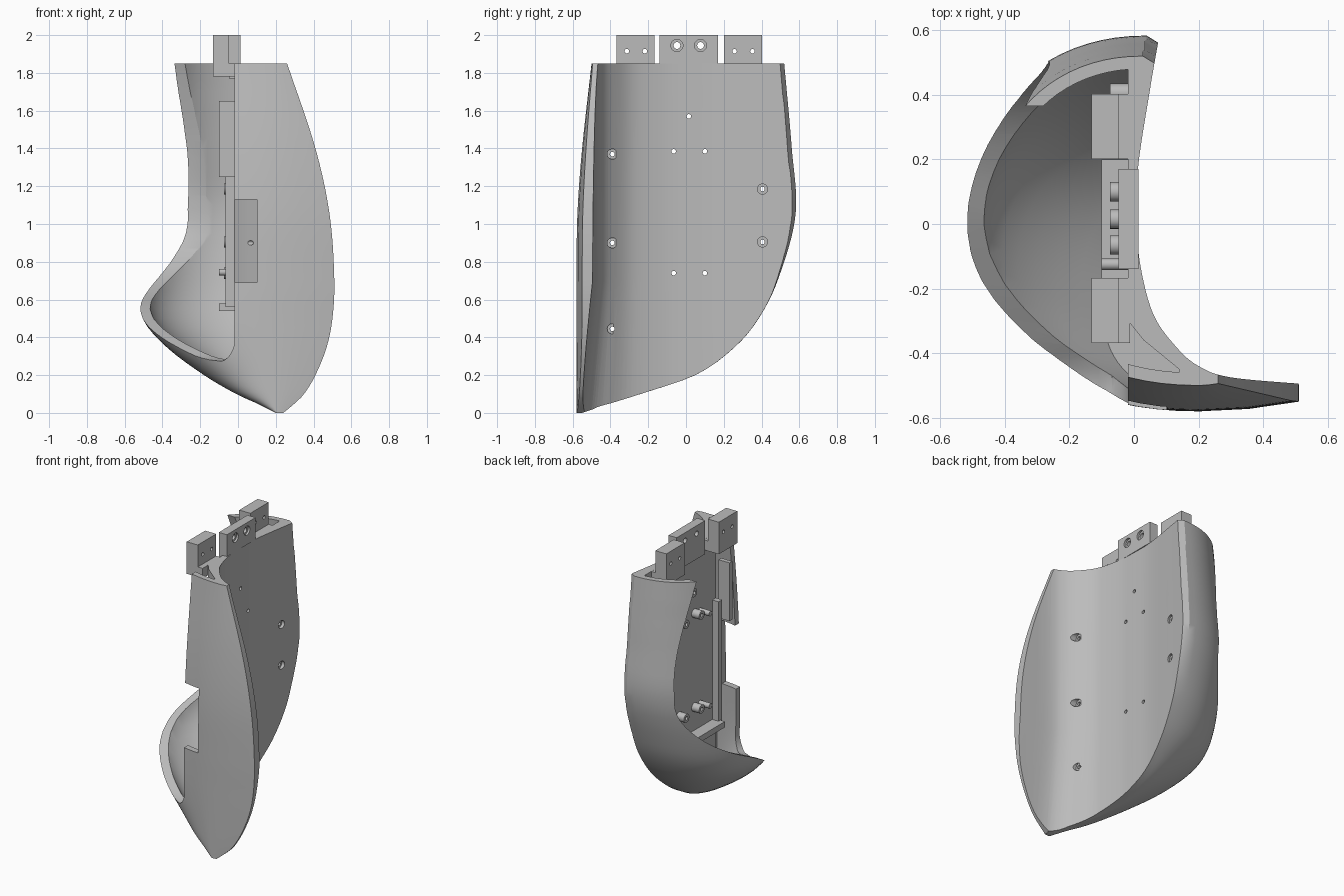
import bpy, bmesh, math

cube = bpy.data.objects.get("Cube")
if cube:
    bpy.data.objects.remove(cube, do_unlink=True)

grey = bpy.data.materials.new("plain grey")
grey.use_nodes = True
tone = (0.5, 0.5, 0.5, 1)
grey.diffuse_color = tone
grey.node_tree.nodes["Principled BSDF"].inputs["Base Color"].default_value = tone


def smooth(keys, t):
    """Cubic interpolation of key rows (t, values...)."""
    t = min(max(t, keys[0][0]), keys[-1][0])
    i = 0
    while i < len(keys) - 2 and t > keys[i + 1][0]:
        i += 1
    a, b = keys[i], keys[i + 1]
    before, after = keys[max(i - 1, 0)], keys[min(i + 2, len(keys) - 1)]
    h = b[0] - a[0]
    s = (t - a[0]) / h
    out = []
    for k in range(1, len(a)):
        ma = (b[k] - before[k]) / (b[0] - before[0]) * h
        mb = (after[k] - a[k]) / (after[0] - a[0]) * h
        out.append(a[k] + s * ma + s * s * (3 * (b[k] - a[k]) - 2 * ma - mb)
                   + s ** 3 * (2 * (a[k] - b[k]) + ma + mb))
    return out


def clamp(v):
    return min(1, max(0, v))


def finish(name, bm):
    bmesh.ops.recalc_face_normals(bm, faces=bm.faces)
    mesh = bpy.data.meshes.new(name)
    bm.to_mesh(mesh)
    bm.free()
    obj = bpy.data.objects.new(name, mesh)
    bpy.context.collection.objects.link(obj)
    mesh.materials.append(grey)
    return obj


def loft(name, rings):
    bm = bmesh.new()
    rows = [[bm.verts.new(p) for p in ring] for ring in rings]
    n = len(rows[0])
    for low, high in zip(rows, rows[1:]):
        for i in range(n):
            j = (i + 1) % n
            bm.faces.new((low[i], low[j], high[j], high[i]))
    bm.faces.new(rows[0][::-1])
    bm.faces.new(rows[-1])
    return finish(name, bm)


def box(name, x, y, z):
    return loft(name, [[(x[0], y[0], h), (x[1], y[0], h), (x[1], y[1], h), (x[0], y[1], h)] for h in z])


def rods(name, specs):
    """Cylinders along x, each given as (x0, x1, y, z, radius)."""
    bm = bmesh.new()
    for x0, x1, y, z, r in specs:
        ends = [[bm.verts.new((x, y + r * math.cos(a), z + r * math.sin(a)))
                 for a in (math.tau * i / 20 for i in range(20))] for x in (x0, x1)]
        for i in range(20):
            j = (i + 1) % 20
            bm.faces.new((ends[0][i], ends[0][j], ends[1][j], ends[1][i]))
        bm.faces.new(ends[0])
        bm.faces.new(ends[1])
    return finish(name, bm)


def cut(obj, cutter, keep=False):
    mod = obj.modifiers.new("cut", 'BOOLEAN')
    mod.operation, mod.solver, mod.object = 'DIFFERENCE', 'EXACT', cutter
    bpy.context.view_layer.update()
    graph = bpy.context.evaluated_depsgraph_get()
    mesh = bpy.data.meshes.new_from_object(obj.evaluated_get(graph))
    obj.modifiers.clear()
    obj.data = mesh
    if not keep:
        bpy.data.objects.remove(cutter, do_unlink=True)


# Plan curve of the concave face, back to front
plan = [(0.085, 0.62), (0.05, 0.42), (0.012, 0.17), (0.01, 0), (0.02, -0.13), (0.06, -0.28),
        (0.13, -0.38), (0.2, -0.44), (0.3, -0.475), (0.54, -0.497)]
plan_keys = [(i, *p) for i, p in enumerate(plan)]
concave = [smooth(plan_keys, i / 6) for i in range(6 * len(plan) - 5)]


def concave_x(y):
    return min(concave, key=lambda p: abs(p[1] - y))[0]


def face_ring(z):
    """Concave face outline, leaning forward near the bottom of the flap."""
    lean = 0.075 * clamp(1 - z / 0.7)
    pts = concave + [(1, -0.5), (1, 0.62)]
    return [(x, y - lean * clamp((-0.25 - y) / 0.2), z) for x, y in pts]


# Hull extents by height: z, outermost x, flap edge x, back y, front y
hull = [(0, 0.2, 0.24, -0.55, -0.58), (0.05, 0.1, 0.3, -0.4, -0.58), (0.1, -0.01, 0.35, -0.24, -0.58),
        (0.2, -0.18, 0.41, 0.05, -0.58), (0.35, -0.38, 0.47, 0.26, -0.58), (0.5, -0.505, 0.5, 0.385, -0.58),
        (0.7, -0.53, 0.51, 0.485, -0.58), (1.05, -0.52, 0.485, 0.58, -0.575),
        (1.4, -0.49, 0.41, 0.56, -0.55), (1.85, -0.45, 0.26, 0.52, -0.5)]


def section(z, level, wall):
    xm, xf, yb, yf = smooth(hull, level)
    xe = min(concave_x(yb), xf - 0.03) + 0.02
    xm, yb, yf = xm + wall, yb - wall, yf + wall
    ym = (yb + yf) / 2 + 0.03 * clamp(level)
    back_x = max(xm + 0.005, xe - 0.06)
    front_x = max(xm + 0.01, min(0.2, xf - 0.02))
    ring = []
    for i in range(41):
        a = math.pi * i / 40
        mid, far = (back_x, yb) if i < 20 else (front_x, yf)
        ring.append((mid + (xm - mid) * abs(math.sin(a)) ** 0.94,
                     ym + (far - ym) * abs(math.cos(a)) ** 0.94, z))
    tip = yf + 0.03 * clamp((xf - 0.2) / 0.3)
    ring += [((front_x + xf) / 2, yf + (tip - yf) / 4, z), (xf, tip, z),
             (xf, max(tip + 0.005, min(-0.45, yb)), z),
             (xe, yb - 0.001 - 0.036 * clamp((level - 0.6) / 0.5), z)]
    return ring


# Shell: outer hull, concave face, hollow inside
shell = loft("shell", [section(z, z, 0) for z in (1.85 * (i / 44) ** 1.3 for i in range(45))])
cut(shell, loft("face_cutter", [face_ring(z) for z in (-0.2, 0, 0.7, 2.2)]))

hollow = loft("hollow_cutter", [section(z, z - 0.03, 0.042) for z in (0.2 + 1.7 * i / 34 for i in range(35))])
panel = [(-0.018, 0.8), (-0.018, -0.3), (0.03, -0.36), (0.14, -0.45), (0.14, -0.8), (1, -0.8), (1, 0.8)]
cut(hollow, loft("panel_cutter", [[(x, y, z) for x, y in panel] for z in (-0.2, 2.2)]))
cut(shell, hollow)

# Swept side opening, with a rounded corner where it meets the front flap
rim = [(0, 0.33, 1.95), (1, 0.38, 1.8), (2, 0.455, 1.5), (3, 0.497, 1.25), (4, 0.505, 1.1), (5, 0.49, 0.97),
       (6, 0.43, 0.85), (7, 0.33, 0.74), (8, 0.19, 0.645), (9, 0, 0.55), (10, -0.2, 0.44),
       (11, -0.35, 0.35), (12, -0.48, 0.28), (13, -0.7, 0.26)]
side = [smooth(rim, i / 5) for i in range(66)] + [(-0.7, 1.95)]


def corner(x):
    s = clamp((x + 0.13) / 0.113)
    return 0.26 + 0.13 * (1 - math.sqrt(1 - s * s))


slices = [-1] + [-0.13 + 0.1115 * math.sin(math.pi * i / 16) for i in range(9)]
cut(shell, loft("opening_cutter", [[(x, y, max(z, corner(x))) for y, z in side] for x in slices]))

# Notch in the front flap
cut(shell, box("notch_cutter", (-0.08, 0.1), (-0.7, -0.46), (0.69, 1.13)))

# Screw holes and countersinks
small = [(0.015, 1.57), (-0.065, 1.385), (0.1, 1.385), (-0.065, 0.74), (0.1, 0.74)]
sunk_front = [(-0.39, 1.37), (-0.39, 0.9), (-0.39, 0.445)]
sunk_back = [(0.405, 1.185), (0.405, 0.905)]
sunk = sunk_front + sunk_back
drill = rods("drill", [(-0.2, 0.3, y, z, 0.012) for y, z in small + sunk])
cut(shell, rods("sink_cutter", [(concave_x(y) - 0.02, 0.35, y, z, 0.027) for y, z in sunk]))
cut(shell, drill, keep=True)

# Screw bosses and pegs on the inner face
parts = [shell]
for y, z in small + sunk_back:
    boss = rods("screw_boss", [(-0.075, -0.016, y, z, 0.03)])
    cut(boss, drill, keep=True)
    parts.append(boss)
bpy.data.objects.remove(drill, do_unlink=True)
parts.append(rods("locating_pegs", [(-0.1, -0.016, -0.125, z, 0.018) for z in (0.745, 1.38)]))

# Inner ribs
parts += [box("upright_rib", (-0.065, -0.016), (-0.3, -0.26), (0.56, 1.4)),
          box("cross_rib", (-0.1, -0.016), (-0.28, 0.2), (0.54, 0.58)),
          box("upper_rib", (-0.1, -0.016), (-0.36, -0.33), (1.25, 1.65))]

# Mounting tabs along the top
centre = box("centre_tab", (-0.048, 0.014), (-0.14, 0.17), (1.849, 2))
cut(centre, rods("bolt_cutter", [(-0.2, 0.2, y, 1.945, 0.018) for y in (-0.048, 0.077)]))
cut(centre, rods("bolt_sink", [(0, 0.2, y, 1.945, 0.032) for y in (-0.048, 0.077)]))
parts += [centre, box("centre_tab_root", (-0.048, -0.016), (-0.14, 0.17), (1.77, 1.849))]
for name, y0 in (("front_tab", -0.368), ("back_tab", 0.202)):
    tab = box(name, (-0.132, -0.048), (y0, y0 + 0.2), (1.78, 2))
    cut(tab, rods("pin_cutter", [(-0.3, 0.2, y0 + d, 1.915, 0.012) for d in (0.055, 0.15)]))
    parts += [tab, box(name + "_root", (-0.048, -0.012), (y0, y0 + 0.2), (1.78, 1.849))]

# Smooth shading with sharp edges kept
bpy.ops.object.select_all(action='DESELECT')
for part in parts:
    part.select_set(True)
bpy.context.view_layer.objects.active = shell
bpy.ops.object.shade_smooth_by_angle(angle=math.radians(28))
